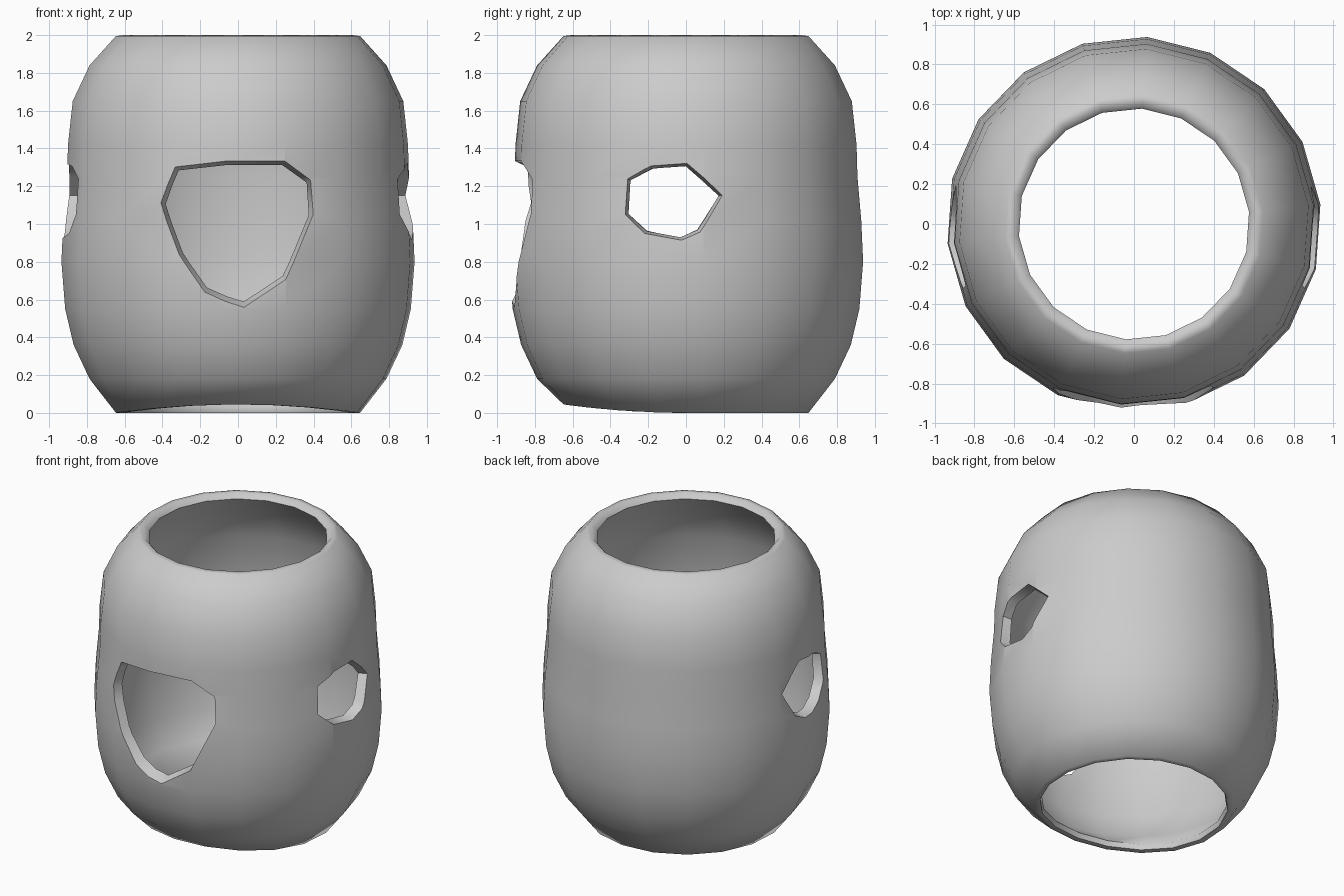
import bpy, bmesh, math

if "Cube" in bpy.data.objects:
    bpy.data.objects.remove(bpy.data.objects["Cube"])

SIDES = 18
stone = bpy.data.materials.new("light_grey")
stone.diffuse_color = (0.6, 0.6, 0.6, 1)
stone.use_nodes = True
stone.node_tree.nodes["Principled BSDF"].inputs["Base Color"].default_value = stone.diffuse_color


def link(name, bm):
    bmesh.ops.recalc_face_normals(bm, faces=bm.faces)
    me = bpy.data.meshes.new(name)
    bm.to_mesh(me)
    bm.free()
    ob = bpy.data.objects.new(name, me)
    bpy.context.collection.objects.link(ob)
    me.materials.append(stone)
    return ob


def flared_cutter(name, pts, place, slope, inner, near=0.6, far=1.1):
    """Cutter: outline widening outwards, true to size at depth 'inner'."""
    cu = sum(p[0] for p in pts) / len(pts)
    cv = sum(p[1] for p in pts) / len(pts)
    bm = bmesh.new()
    caps = []
    for d in (near, far):
        s = 1 + (d - inner) * slope
        caps.append([bm.verts.new(place(cu + (u - cu) * s, cv + (v - cv) * s, d)) for u, v in pts])
    a, b = caps
    n = len(pts)
    bm.faces.new(a)
    bm.faces.new(b[::-1])
    for i in range(n):
        j = (i + 1) % n
        bm.faces.new((a[i], a[j], b[j], b[i]))
    ob = link(name, bm)
    ob.hide_render = True
    return ob


# Hollow barrel shell: closed profile (radius, height), outer wall up, inner wall down
profile = [(0.65, 0.0), (0.79, 0.18), (0.875, 0.36), (0.92, 0.55), (0.94, 0.80),
           (0.93, 1.02), (0.91, 1.25), (0.905, 1.42), (0.88, 1.65), (0.79, 1.84), (0.65, 1.995),
           (0.61, 2.0), (0.58, 1.965), (0.71, 1.80), (0.81, 1.60), (0.85, 1.25), (0.87, 0.80),
           (0.81, 0.38), (0.73, 0.19), (0.60, 0.035), (0.61, 0.0)]
bm = bmesh.new()
rings = []
for r, z in profile:
    ring = []
    for i in range(SIDES):
        a = 2 * math.pi * (i + 0.3) / SIDES
        x, y = r * math.cos(a), r * math.sin(a)
        # lower rim lifts slightly at the front
        lift = 0.045 * max(0, -math.sin(a)) ** 2 if z < 0.05 else 0
        ring.append(bm.verts.new((x, y, z + lift)))
    rings.append(ring)
for k in range(len(rings)):
    p, q = rings[k], rings[(k + 1) % len(rings)]
    for i in range(SIDES):
        j = (i + 1) % SIDES
        bm.faces.new((p[i], p[j], q[j], q[i]))
shell = link("barrel_shell", bm)

# Large front opening and smaller side openings
front = [(-0.32, 1.29), (0.23, 1.31), (0.38, 1.23), (0.39, 1.05), (0.23, 0.73),
         (0.03, 0.60), (-0.16, 0.67), (-0.29, 0.85), (-0.40, 1.11)]
side = [(-0.31, 1.24), (-0.18, 1.30), (0.0, 1.31), (0.18, 1.15), (0.06, 0.97),
        (-0.03, 0.93), (-0.21, 0.96), (-0.32, 1.05)]
cutters = [flared_cutter("front_cutter", front, lambda u, v, d: (u, -d, v), 1.0, 0.8)]
for s, name in ((-1, "left_cutter"), (1, "right_cutter")):
    cutters.append(flared_cutter(name, side, lambda u, v, d, s=s: (s * d, u, v), 1.2, 0.85))
for c in cutters:
    m = shell.modifiers.new("opening", 'BOOLEAN')
    m.operation = 'DIFFERENCE'
    m.solver = 'EXACT'
    m.object = c

bpy.context.view_layer.objects.active = shell
bpy.ops.object.select_all(action='DESELECT')
shell.select_set(True)
for m in list(shell.modifiers):
    bpy.ops.object.modifier_apply(modifier=m.name)
for c in cutters:
    bpy.data.objects.remove(c)
bpy.ops.object.shade_smooth_by_angle(angle=math.radians(60))
